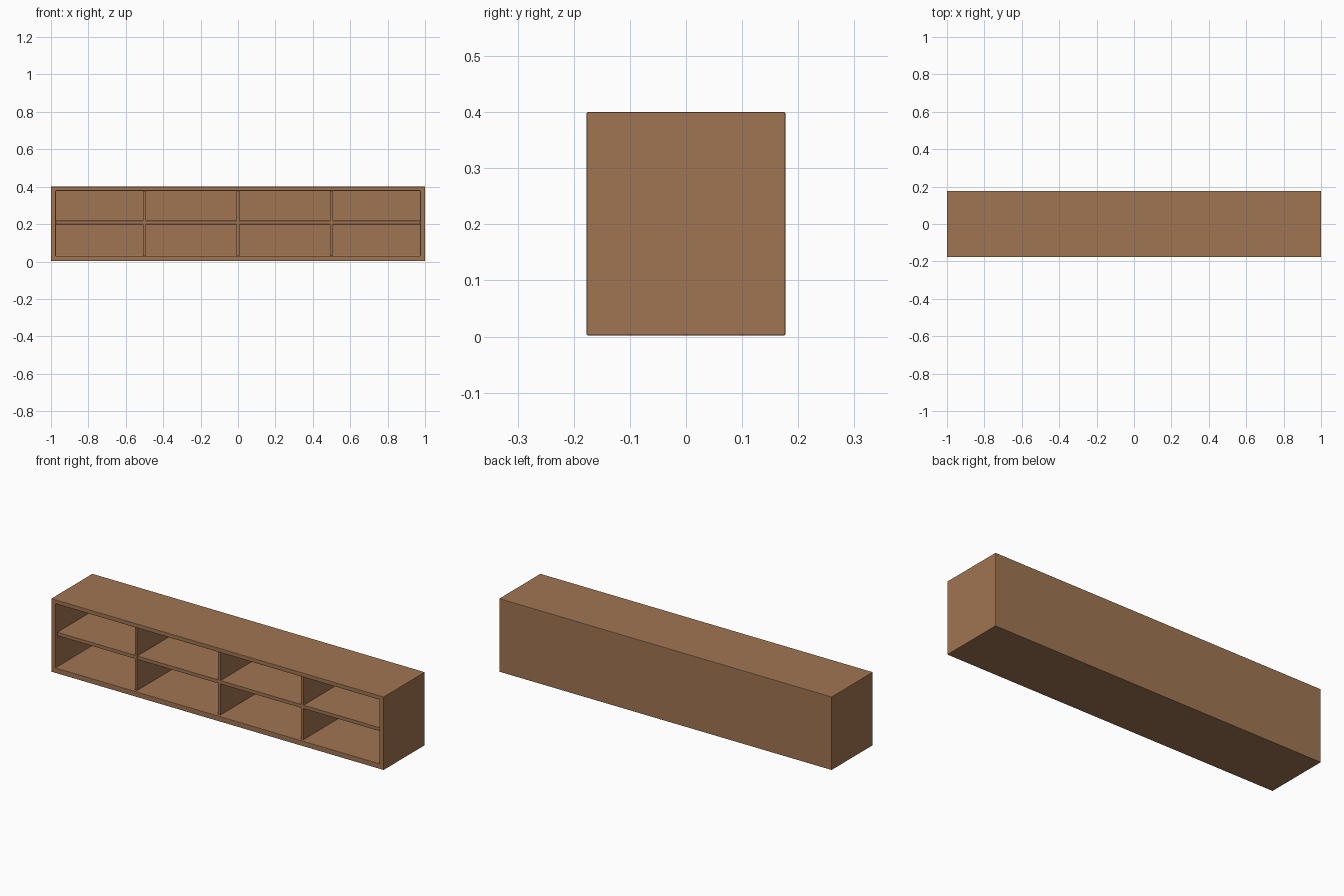
import bpy, bmesh
from mathutils import Vector

if "Cube" in bpy.data.objects:
    bpy.data.objects.remove(bpy.data.objects["Cube"])

wood = bpy.data.materials.new("warm_wood")
wood.diffuse_color = (0.352, 0.178, 0.084, 1)
wood.use_nodes = True
wood.node_tree.nodes["Principled BSDF"].inputs["Base Color"].default_value = wood.diffuse_color

X, Y = 1.0, 0.177            # outer half width and half depth
Z0, Z1 = 0.002, 0.4          # case bottom and top
IX, IZ0, IZ1 = 0.974, 0.03, 0.378   # opening
BACK = 0.157                 # inner face of the back panel
FRONT = -0.162               # dividers and shelves sit slightly recessed


def box(bm, lo, hi):
    lo, hi = Vector(lo), Vector(hi)
    verts = bmesh.ops.create_cube(bm, size=1)["verts"]
    for v in verts:
        v.co = Vector((lo[i] + (v.co[i] + 0.5) * (hi[i] - lo[i]) for i in range(3)))
    return verts


def finish(name, bm, bevel):
    bmesh.ops.recalc_face_normals(bm, faces=bm.faces)
    me = bpy.data.meshes.new(name)
    bm.to_mesh(me)
    bm.free()
    me.materials.append(wood)
    ob = bpy.data.objects.new(name, me)
    bpy.context.collection.objects.link(ob)
    mod = ob.modifiers.new("soft_edges", "BEVEL")
    mod.width, mod.segments = bevel, 2


# one-piece case: front face inset to the opening, then pushed back
bm = bmesh.new()
box(bm, (-X, -Y, Z0), (X, Y, Z1))
front = min(bm.faces, key=lambda f: f.calc_center_median().y)
bmesh.ops.inset_individual(bm, faces=[front], thickness=0.02)
for v in front.verts:
    v.co.x = IX if v.co.x > 0 else -IX
    v.co.z = IZ1 if v.co.z > 0.2 else IZ0
inner = bmesh.ops.extrude_discrete_faces(bm, faces=[front])["faces"][0]
for v in inner.verts:
    v.co.y = BACK
finish("case", bm, 0.002)

# three upright dividers
T = 0.0075
xs = (-0.5, 0.0, 0.5)
for i, x in enumerate(xs):
    bm = bmesh.new()
    box(bm, (x - T, FRONT, IZ0), (x + T, BACK, IZ1))
    finish(f"divider_{i + 1}", bm, 0.001)

# one shelf in each bay
edges = [-IX - T] + list(xs) + [IX + T]
for i in range(4):
    bm = bmesh.new()
    box(bm, (edges[i] + T, FRONT, 0.199), (edges[i + 1] - T, BACK, 0.218))
    finish(f"shelf_{i + 1}", bm, 0.001)
